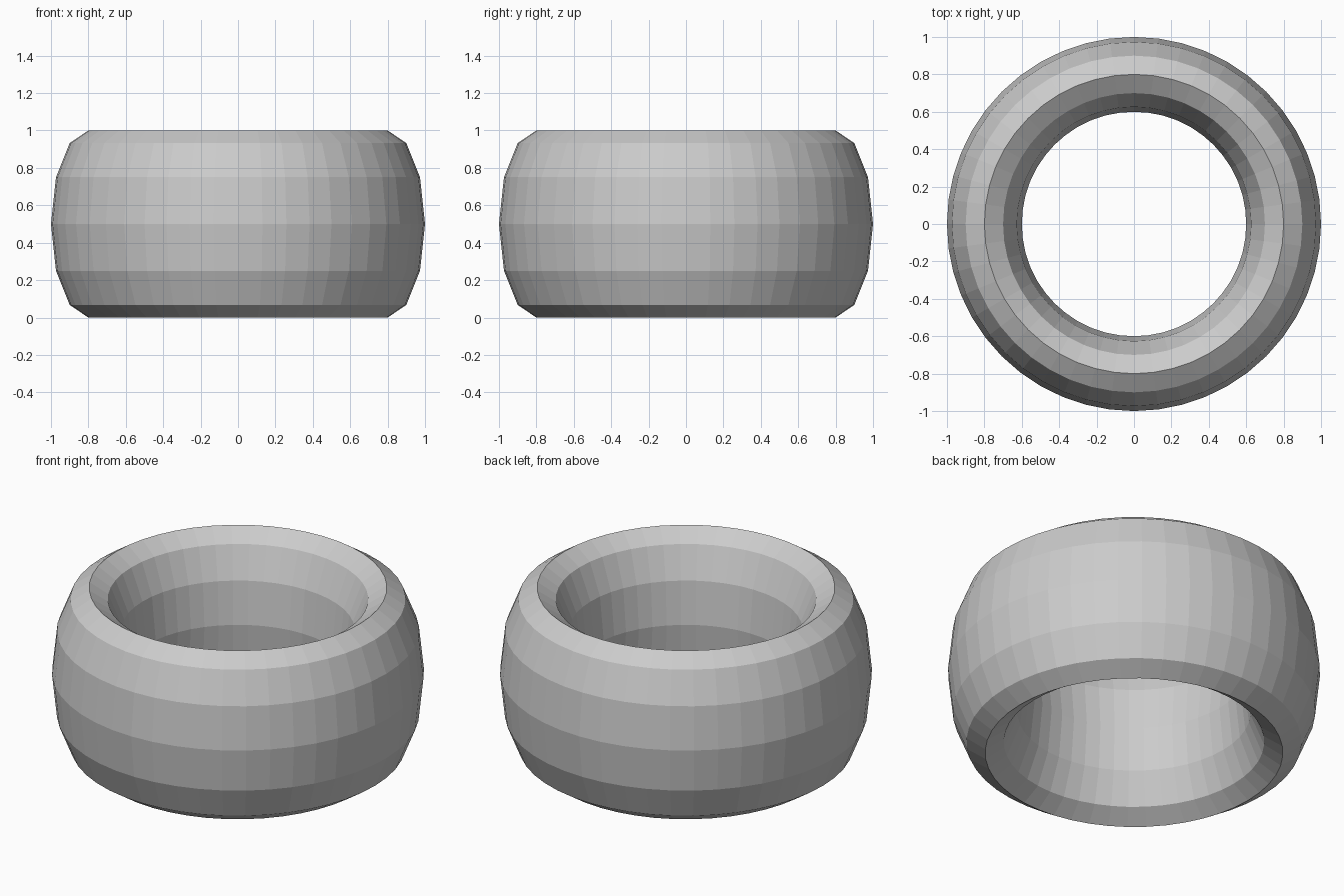
import bpy

if "Cube" in bpy.data.objects:
    bpy.data.objects.remove(bpy.data.objects["Cube"])

# Ring: low-poly torus stretched vertically into a tall band
bpy.ops.mesh.primitive_torus_add(
    major_segments=48, minor_segments=12,
    major_radius=0.8, minor_radius=0.2,
    location=(0, 0, 0.5))
ring = bpy.context.object
ring.name = "ring"
ring.scale = (1, 1, 2.5)
bpy.ops.object.transform_apply(location=False, rotation=False, scale=True)
bpy.ops.object.shade_flat()
